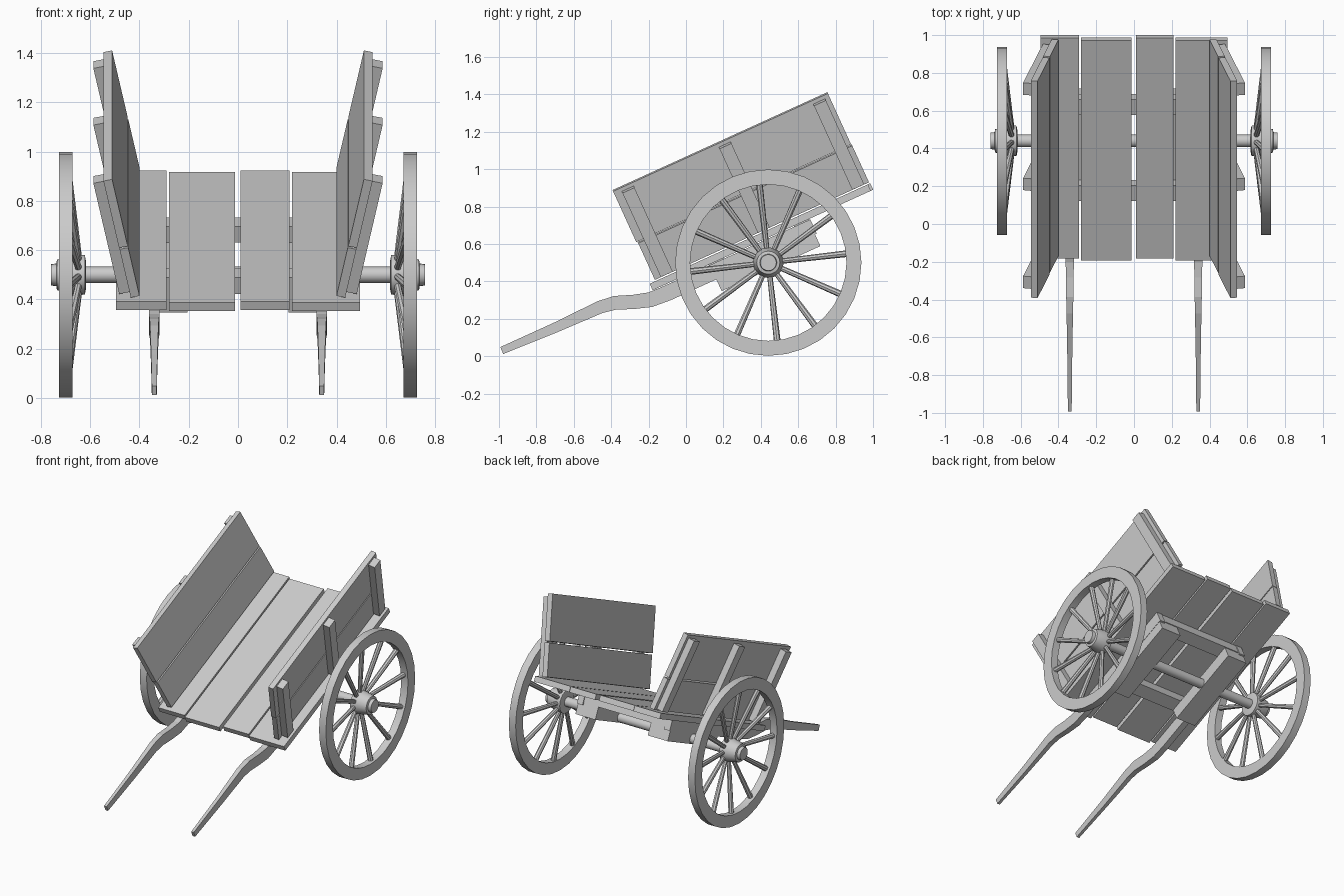
import bpy, bmesh, math
from mathutils import Matrix, Vector

cube = bpy.data.objects.get("Cube")
if cube:
    bpy.data.objects.remove(cube, do_unlink=True)

wood = bpy.data.materials.new("grey_wood")
wood.use_nodes = True
GREY = (0.6, 0.6, 0.6, 1)
wood.diffuse_color = GREY
wood.node_tree.nodes["Principled BSDF"].inputs["Base Color"].default_value = GREY

CENTRE = Vector((0, 0.44, 0.5))
# Bed frame: origin on the axle, y along the bed, z out of the bed
BED = Matrix.Translation(CENTRE) @ Matrix.Rotation(math.radians(24.5), 4, "X")


def finish(name, bm, smooth=False):
    bmesh.ops.recalc_face_normals(bm, faces=bm.faces[:])
    mesh = bpy.data.meshes.new(name)
    bm.to_mesh(mesh)
    bm.free()
    mesh.materials.append(wood)
    obj = bpy.data.objects.new(name, mesh)
    bpy.context.collection.objects.link(obj)
    if smooth:
        bpy.ops.object.select_all(action="DESELECT")
        obj.select_set(True)
        bpy.context.view_layer.objects.active = obj
        bpy.ops.object.shade_smooth_by_angle(angle=math.radians(35))
    return obj


def box(name, x, y, z, frame=BED):
    """Box from (min, max) pairs, placed in a frame."""
    bm = bmesh.new()
    size = [b - a for a, b in (x, y, z)]
    mid = Vector([(a + b) / 2 for a, b in (x, y, z)])
    m = frame @ Matrix.Translation(mid) @ Matrix.Diagonal((*size, 1))
    bmesh.ops.create_cube(bm, size=1, matrix=m)
    return finish(name, bm)


def skin(bm, rings, closed=False):
    """Join rings of points with quads; cap the ends unless closed."""
    loops = [[bm.verts.new(p) for p in ring] for ring in rings]
    pairs = list(zip(loops, loops[1:])) + ([(loops[-1], loops[0])] if closed else [])
    for a, b in pairs:
        for i in range(len(a)):
            j = (i + 1) % len(a)
            bm.faces.new((a[i], a[j], b[j], b[i]))
    if not closed:
        bm.faces.new(loops[0])
        bm.faces.new(loops[-1])


def lathe(name, profile, segments, closed=False):
    """Turn (x, radius) points about the axle line."""
    bm = bmesh.new()
    rings = []
    for x, r in profile:
        ring = []
        for i in range(segments):
            a = math.tau * i / segments
            ring.append(CENTRE + Vector((x, r * math.cos(a), r * math.sin(a))))
        rings.append(ring)
    skin(bm, rings, closed)
    return finish(name, bm, True)


# Floor planks, alternately shifted along the bed
for i, span in enumerate([(-0.495, -0.29), (-0.28, -0.012), (0.01, 0.21), (0.22, 0.495)]):
    s = -0.014 * (i % 2)
    box(f"floor_plank_{i + 1}", span, (-0.61 + s, 0.672 + s), (0.122, 0.16))

# Cross bearers under the floor
for name, u in (("front", -0.25), ("rear", 0.25)):
    box(f"{name}_cross_bearer", (-0.34, 0.34), (u - 0.045, u + 0.045), (0.05, 0.122))

# Axle
lathe("axle", [(-0.66, 0.033), (0.66, 0.033)], 16)

# Shaft stations: y, z, half height, half width
SHAFT = [(-0.985, 0.03, 0.02, 0.01), (-0.7, 0.152, 0.027, 0.013),
         (-0.46, 0.262, 0.034, 0.017), (-0.38, 0.285, 0.037, 0.019),
         (-0.28, 0.29, 0.038, 0.02), (-0.19, 0.302, 0.04, 0.022),
         (-0.1, 0.337, 0.042, 0.022), (0.682, 0.693, 0.042, 0.022)]


def shaft(name, side):
    bm = bmesh.new()
    rings = []
    for i, (y, z, h, w) in enumerate(SHAFT):
        a, b = SHAFT[max(i - 1, 0)], SHAFT[min(i + 1, len(SHAFT) - 1)]
        up = Vector((0, a[1] - b[1], b[0] - a[0])).normalized() * h
        if i == len(SHAFT) - 2:
            up = BED.to_3x3() @ Vector((0, 0, h))
        mid, out = Vector((side * 0.34, y, z)), Vector((w, 0, 0))
        rings.append([mid - out - up, mid + out - up, mid + out + up, mid - out + up])
    skin(bm, rings)
    finish(name, bm)


def spokes(name, side):
    bm = bmesh.new()
    for i in range(12):
        a = math.radians(6.5) + math.tau * i / 12
        d = Vector((0, math.cos(a), math.sin(a)))
        p = CENTRE + d * 0.05 + Vector((side * 0.645, 0, 0))
        q = CENTRE + d * 0.43 + Vector((side * 0.695, 0, 0))
        axis = q - p
        m = Matrix.Translation((p + q) / 2) @ axis.to_track_quat("Z", "Y").to_matrix().to_4x4()
        bmesh.ops.create_cone(bm, cap_ends=True, segments=8, radius1=0.014,
                              radius2=0.018, depth=axis.length, matrix=m)
    finish(name, bm, True)


for label, s in (("left", 1), ("right", -1)):
    def span(a, b):
        return tuple(sorted((s * a, s * b)))

    # Wheel
    lathe(f"{label}_wheel_rim", [(s * x, r) for x, r in
          [(0.673, 0.418), (0.726, 0.418), (0.726, 0.498), (0.673, 0.498)]], 32, True)
    lathe(f"{label}_wheel_hub", [(s * x, r) for x, r in
          [(0.618, 0.06), (0.622, 0.08), (0.645, 0.082), (0.735, 0.062), (0.738, 0.046), (0.76, 0.043)]], 20)
    spokes(f"{label}_wheel_spokes", s)

    # Shaft and the block that carries the axle
    shaft(f"{label}_shaft", s)
    box(f"{label}_axle_block", span(0.205, 0.36), (-0.29, 0.29), (-0.035, 0.05))

    # Outward leaning side wall: two boards and three posts outside them
    lean = BED @ Matrix.Translation((s * 0.4, 0, 0.175)) @ Matrix.Rotation(s * math.radians(12), 4, "Y")
    box(f"{label}_lower_side_board", span(0, 0.036), (-0.59, 0.668), (0, 0.22), lean)
    box(f"{label}_upper_side_board", span(0, 0.036), (-0.597, 0.665), (0.23, 0.535), lean)
    for name, u in (("front", -0.52), ("middle", 0.05), ("rear", 0.605)):
        box(f"{label}_{name}_post", span(0.036, 0.082), (u - 0.035, u + 0.035), (0.01, 0.515), lean)
